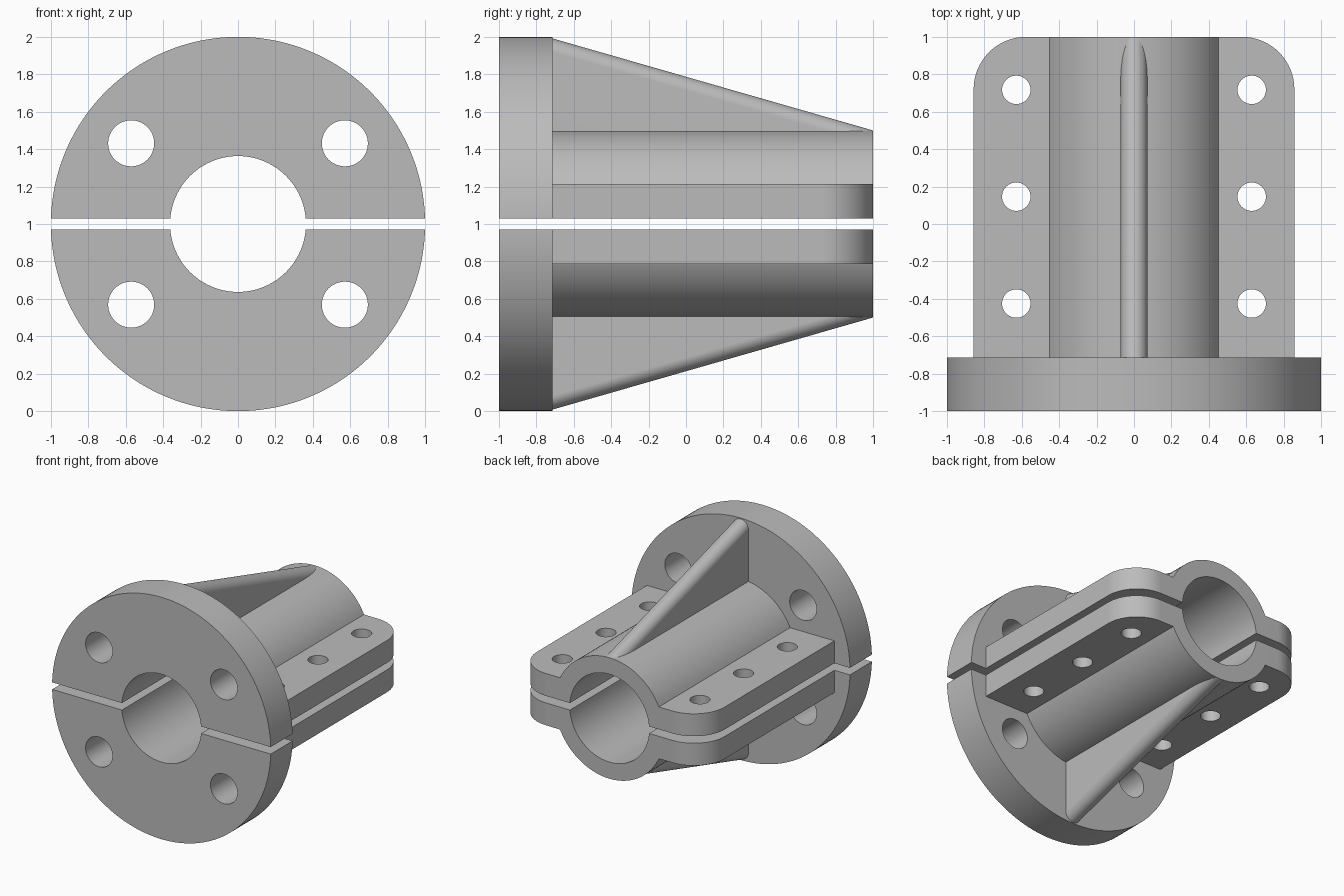
import bpy
import bmesh
import math
from mathutils import Matrix, Vector

old = bpy.data.objects.get("Cube")
if old:
    bpy.data.objects.remove(old, do_unlink=True)

# Main dimensions
MID = 1.0                 # height of the split plane
GAP = 0.029               # half the split
BACK, FLANGE_BACK, FRONT = 1.0, -0.714, -1.0
BORE_R, BARREL_R = 0.363, 0.5
EAR_X, EAR_H, EAR_CORNER = 0.857, 0.214, 0.28
RIB_HALF = 0.0715

metal = bpy.data.materials.new("plain grey metal")
metal.use_nodes = True
GREY = (0.5, 0.5, 0.5, 1)
metal.diffuse_color = GREY
metal.node_tree.nodes["Principled BSDF"].inputs["Base Color"].default_value = GREY


def make_object(name, bm):
    bmesh.ops.recalc_face_normals(bm, faces=bm.faces)
    mesh = bpy.data.meshes.new(name)
    bm.to_mesh(mesh)
    bm.free()
    mesh.materials.append(metal)
    obj = bpy.data.objects.new(name, mesh)
    bpy.context.collection.objects.link(obj)
    return obj


def cylinder(name, radius, centre, length, axis="Y", sides=96):
    bm = bmesh.new()
    turn = Matrix.Rotation(math.pi / 2, 4, "X") if axis == "Y" else Matrix()
    bmesh.ops.create_cone(bm, cap_ends=True, segments=sides, radius1=radius,
                          radius2=radius, depth=length,
                          matrix=Matrix.Translation(centre) @ turn)
    return make_object(name, bm)


def box(name, low, high):
    bm = bmesh.new()
    low, high = Vector(low), Vector(high)
    bmesh.ops.create_cube(bm, size=1, matrix=Matrix.Translation((low + high) / 2)
                          @ Matrix.Diagonal((*(high - low), 1)))
    return make_object(name, bm)


def combine(target, tool, operation):
    """Apply a boolean and discard its tool."""
    mod = target.modifiers.new("combine", "BOOLEAN")
    mod.operation, mod.solver, mod.object = operation, "EXACT", tool
    bpy.context.view_layer.update()
    graph = bpy.context.evaluated_depsgraph_get()
    mesh = bpy.data.meshes.new_from_object(target.evaluated_get(graph))
    target.modifiers.clear()
    target.data = mesh
    bpy.data.objects.remove(tool, do_unlink=True)


def along(y0, y1):
    return {"centre": (0, (y0 + y1) / 2, MID), "length": y1 - y0}


def ear_plate():
    """Clamping plate with two rounded back corners."""
    bm = bmesh.new()
    start = FLANGE_BACK - 0.1
    outline = [(-EAR_X, start), (EAR_X, start)]
    for cx, first in ((EAR_X - EAR_CORNER, 0), (EAR_CORNER - EAR_X, math.pi / 2)):
        for i in range(17):
            a = first + math.pi / 2 * i / 16
            outline.append((cx + EAR_CORNER * math.cos(a),
                            BACK - EAR_CORNER + EAR_CORNER * math.sin(a)))
    face = bm.faces.new([bm.verts.new((x, y, MID - EAR_H)) for x, y in outline])
    up = bmesh.ops.extrude_face_region(bm, geom=[face])["geom"]
    bmesh.ops.translate(bm, vec=(0, 0, 2 * EAR_H),
                        verts=[v for v in up if isinstance(v, bmesh.types.BMVert)])
    return make_object("ears", bm)


def rib():
    """Sloping web whose top edge is fully rounded."""
    bm = bmesh.new()
    slope = -0.5 / (BACK - FLANGE_BACK)
    stretch = math.hypot(1, slope)
    foot = 0.42
    section = [(-RIB_HALF, None), (RIB_HALF, None)]
    section += [(RIB_HALF * math.cos(math.pi * i / 20),
                 RIB_HALF * (1 - math.sin(math.pi * i / 20)) * stretch)
                for i in range(21)]
    rings = []
    for y in (FLANGE_BACK - 0.02, BACK):
        crest = MID + BARREL_R + slope * (y - BACK)
        if y < FLANGE_BACK:
            crest = 2 * MID - 0.002
        rings.append([bm.verts.new((x, y, MID + foot if d is None
                                    else max(crest - d, MID + foot)))
                      for x, d in section])
    n = len(section)
    for i in range(n):
        j = (i + 1) % n
        bm.faces.new((rings[0][i], rings[0][j], rings[1][j], rings[1][i]))
    for ring in rings:
        bm.faces.new(ring)
    return make_object("rib", bm)


# Upper half: flange, barrel, ears and rib joined into one casting
upper = cylinder("upper_clamp_half", 1.0, sides=160, **along(FRONT, FLANGE_BACK))
combine(upper, cylinder("barrel", BARREL_R, **along(FLANGE_BACK - 0.1, BACK)), "UNION")
combine(upper, ear_plate(), "UNION")
combine(upper, rib(), "UNION")

# Bore and split
combine(upper, cylinder("bore", BORE_R, **along(FRONT - 0.1, BACK + 0.1)), "DIFFERENCE")
combine(upper, box("split", (-2, -2, -1), (2, 2, MID + GAP)), "DIFFERENCE")

# Bolt holes through the flange and the ears
for side in (-1, 1):
    combine(upper, cylinder("flange_hole", 0.123, (side * 0.571, -0.857, MID + 0.431),
                            0.5, sides=48), "DIFFERENCE")
    for y in (-0.425, 0.146, 0.717):
        combine(upper, cylinder("ear_hole", 0.076, (side * 0.629, y, MID + 0.1),
                                0.6, "Z", 40), "DIFFERENCE")

# Lower half is the mirror image
lower = upper.copy()
lower.name = "lower_clamp_half"
lower.data = upper.data.copy()
lower.data.transform(Matrix.Translation((0, 0, 2 * MID)) @ Matrix.Diagonal((1, 1, -1, 1)))
lower.data.flip_normals()
bpy.context.collection.objects.link(lower)

# Smooth round surfaces, keep machined edges crisp
for half in (upper, lower):
    bpy.ops.object.select_all(action="DESELECT")
    half.select_set(True)
    bpy.context.view_layer.objects.active = half
    bpy.ops.object.shade_smooth_by_angle(angle=math.radians(25))
    weighted = half.modifiers.new("weighted normals", "WEIGHTED_NORMAL")
    weighted.keep_sharp = True
